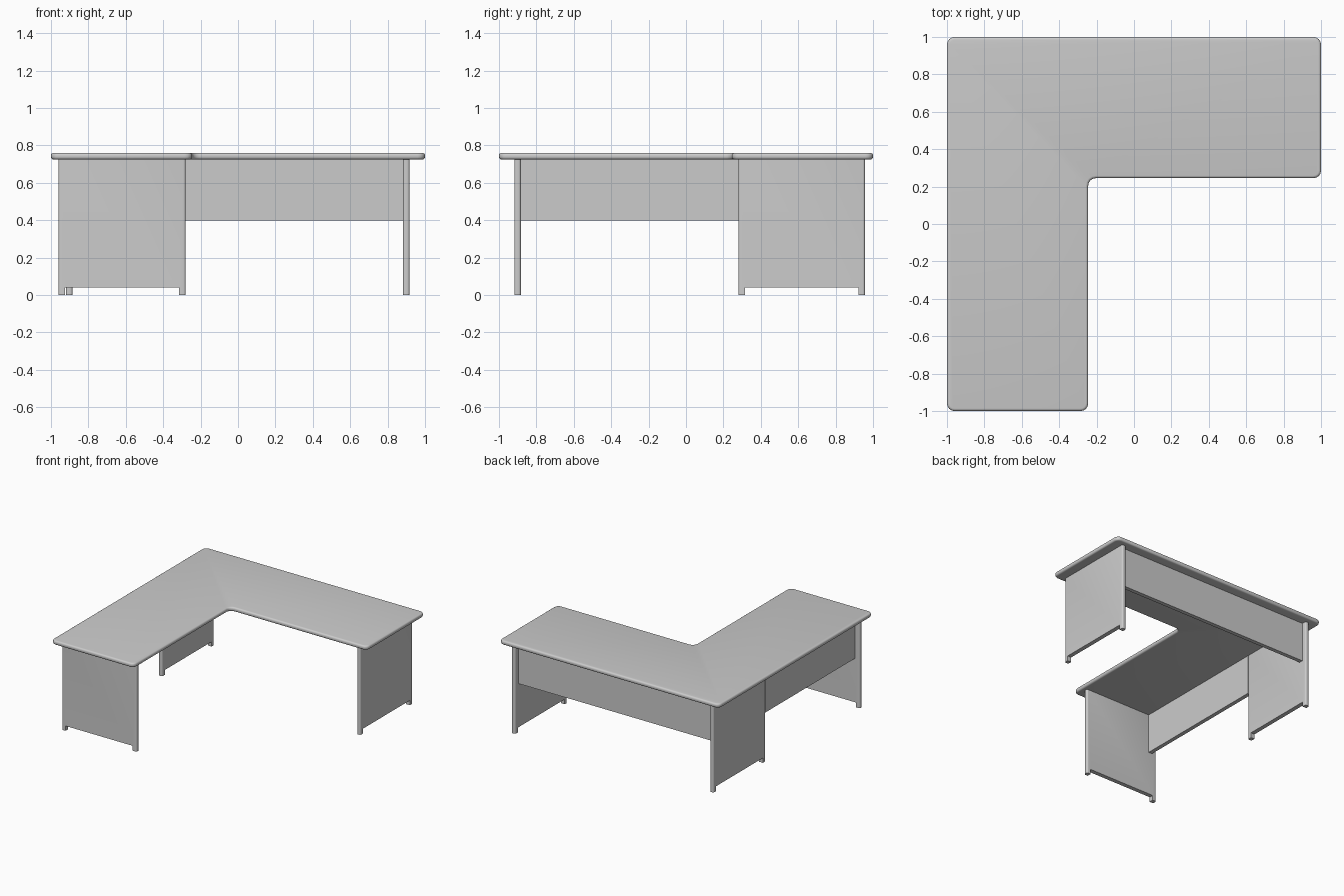
import bpy, bmesh, math
from mathutils import Vector

cube = bpy.data.objects.get("Cube")
if cube:
    bpy.data.objects.remove(cube, do_unlink=True)

grey = bpy.data.materials.new("light_grey_laminate")
grey.use_nodes = True
colour = (0.6, 0.6, 0.6, 1)
grey.diffuse_color = colour
grey.node_tree.nodes["Principled BSDF"].inputs["Base Color"].default_value = colour


def extrude_outline(name, points, direction, rounded, radius, rim):
    """Extrude an outline, round the chosen corners, then soften the rims."""
    bm = bmesh.new()
    face = bm.faces.new([bm.verts.new(p) for p in points])
    res = bmesh.ops.extrude_face_region(bm, geom=[face])
    moved = [g for g in res["geom"] if isinstance(g, bmesh.types.BMVert)]
    bmesh.ops.translate(bm, verts=moved, vec=direction)
    bmesh.ops.recalc_face_normals(bm, faces=bm.faces)
    corners = [e for e in bm.edges if rounded(e)]
    bmesh.ops.bevel(bm, geom=corners, offset=radius, segments=4,
                    profile=0.5, affect='EDGES')
    if rim:
        # rims border exactly one of the two flat caps
        axis = Vector(direction).normalized()
        caps = [f for f in bm.faces if abs(f.normal.dot(axis)) > 0.99]
        edges = list({e for f in caps for e in f.edges})
        bmesh.ops.bevel(bm, geom=edges, offset=rim, segments=4,
                        profile=0.5, affect='EDGES')
    mesh = bpy.data.meshes.new(name)
    bm.to_mesh(mesh)
    bm.free()
    mesh.materials.append(grey)
    obj = bpy.data.objects.new(name, mesh)
    bpy.context.collection.objects.link(obj)
    bpy.ops.object.select_all(action='DESELECT')
    obj.select_set(True)
    bpy.context.view_layer.objects.active = obj
    bpy.ops.object.shade_smooth_by_angle(angle=math.radians(40))
    return obj


def is_vertical(edge):
    a, b = edge.verts
    return abs(a.co.z - b.co.z) > 0.01 and (a.co.xy - b.co.xy).length < 1e-4


TOP, UNDER, THICK = 0.76, 0.725, 0.035

# L-shaped worktop
ell = [(-1, -1), (-0.245, -1), (-0.245, 0.245), (1, 0.245), (1, 1), (-1, 1)]
extrude_outline("worktop", [(x, y, UNDER) for x, y in ell],
                (0, 0, TOP - UNDER), is_vertical, 0.04, 0.014)


# Leg panels: a slab raised on a small foot at each end
def leg_panel(name, along_x, start, end, offset):
    foot_w, foot_h = 0.035, 0.04
    profile = [(start, 0), (start + foot_w, 0), (start + foot_w, foot_h),
               (end - foot_w, foot_h), (end - foot_w, 0), (end, 0),
               (end, UNDER), (start, UNDER)]
    if along_x:
        points = [(s, offset, z) for s, z in profile]
        push = (0, THICK, 0)
    else:
        points = [(offset, s, z) for s, z in profile]
        push = (THICK, 0, 0)
    axis = 0 if along_x else 1
    ends = lambda e: is_vertical(e) and abs(
        e.verts[0].co[1 - axis] - e.verts[1].co[1 - axis]) < 1e-4 and (
        min(abs(e.verts[0].co[axis] - s) for s in (start, end)) < 1e-4)
    return extrude_outline(name, points, push, ends, 0.012, 0)


leg_panel("front_leg_panel", True, -0.96, -0.28, -0.918)
leg_panel("corner_leg_panel", False, 0.28, 0.957, -0.92)
leg_panel("left_leg_panel", False, 0.28, 0.957, 0.882)


# Modesty panels hanging under the worktop
def modesty_panel(name, x0, x1, y0, y1):
    extrude_outline(name, [(x0, y0, 0.4), (x1, y0, 0.4), (x1, y1, 0.4), (x0, y1, 0.4)],
                    (0, 0, UNDER - 0.4), lambda e: False, 0, 0)


modesty_panel("back_modesty_panel", -0.885, 0.882, 0.885, 0.918)
modesty_panel("side_modesty_panel", -0.918, -0.885, -0.883, 0.28)
